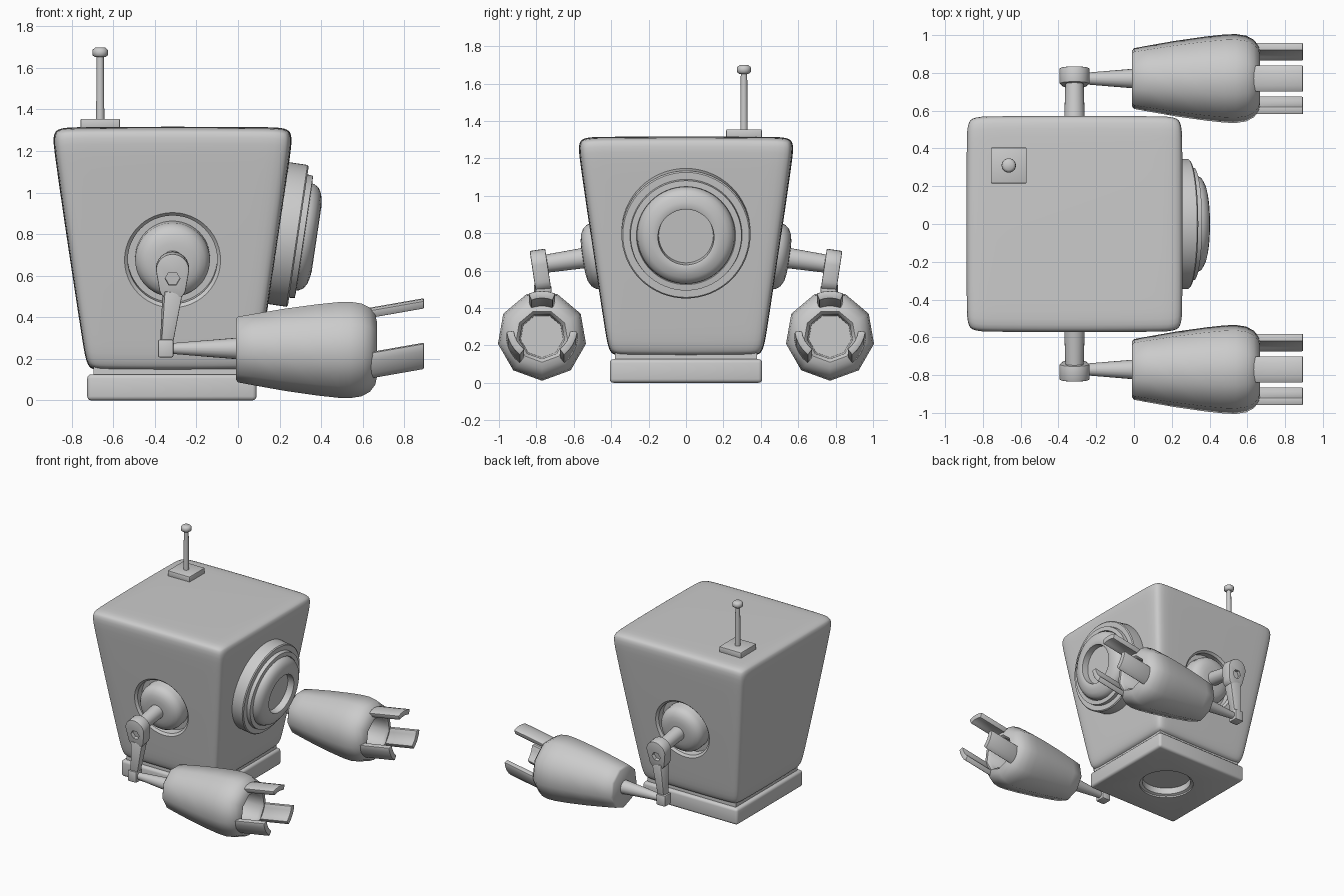
import bpy, bmesh
from math import sin, cos, pi, radians
from mathutils import Vector, Matrix

if "Cube" in bpy.data.objects:
    bpy.data.objects.remove(bpy.data.objects["Cube"])

CX = -0.315                      # body axis in x
TILT = radians(8.5)              # slope of the body walls


def half(z):
    """Half width of the tapered body at height z."""
    return 0.413 + 0.149 * (z - 0.14)


def frame(origin, n):
    """Matrix whose local z is n and local y points as far up as possible."""
    n = Vector(n).normalized()
    up = Vector((0, 0, 1)) - n * n.z
    y = up.normalized() if up.length > 1e-4 else Vector((0, 1, 0))
    m = Matrix((y.cross(n), y, n)).transposed().to_4x4()
    return Matrix.Translation(origin) @ m


def finish(bm, name, mat=None, angle=35, bevel=0, segs=2):
    if mat:
        bm.transform(mat)
    bmesh.ops.remove_doubles(bm, verts=bm.verts, dist=1e-5)
    bmesh.ops.recalc_face_normals(bm, faces=bm.faces)
    me = bpy.data.meshes.new(name)
    bm.to_mesh(me)
    bm.free()
    ob = bpy.data.objects.new(name, me)
    bpy.context.collection.objects.link(ob)
    if bevel:
        b = ob.modifiers.new("bevel", 'BEVEL')
        b.width, b.segments, b.limit_method = bevel, segs, 'ANGLE'
    shade(ob, angle)
    return ob


def shade(ob, angle=35):
    bpy.ops.object.select_all(action='DESELECT')
    bpy.context.view_layer.objects.active = ob
    ob.select_set(True)
    for m in list(ob.modifiers):
        bpy.ops.object.modifier_apply(modifier=m.name)
    bpy.ops.object.shade_smooth_by_angle(angle=radians(angle))


def lathe(name, profile, mat, segs=48, start=0.0, **kw):
    """Spin (radius, distance) points around local z."""
    bm = bmesh.new()
    rings = [[bm.verts.new((r * cos(start + 2 * pi * i / segs), r * sin(start + 2 * pi * i / segs), d))
              for i in range(segs)] for r, d in profile]
    for a, b in zip(rings, rings[1:]):
        for i in range(segs):
            j = (i + 1) % segs
            bm.faces.new((a[i], a[j], b[j], b[i]))
    bm.faces.new(rings[0][::-1])
    bm.faces.new(rings[-1])
    return finish(bm, name, mat, **kw)


def prism(name, outline, d0, d1, mat, shift=0.0, **kw):
    """Extrude a 2D outline from d0 to d1, the far end shifted up."""
    bm = bmesh.new()
    a = [bm.verts.new((x, y, d0)) for x, y in outline]
    b = [bm.verts.new((x, y + shift, d1)) for x, y in outline]
    for i in range(len(a)):
        j = (i + 1) % len(a)
        bm.faces.new((a[i], a[j], b[j], b[i]))
    bm.faces.new(a[::-1])
    bm.faces.new(b)
    return finish(bm, name, mat, **kw)


def box(name, loc, size, **kw):
    bm = bmesh.new()
    bmesh.ops.create_cube(bm, size=1)
    return finish(bm, name, Matrix.Translation(loc) @ Matrix.Diagonal((*size, 1)), **kw)


def cut(ob, cutter, angle=35):
    m = ob.modifiers.new("cut", 'BOOLEAN')
    m.operation, m.solver, m.object = 'DIFFERENCE', 'EXACT', cutter
    shade(ob, angle)
    bpy.data.objects.remove(cutter)


# Body: softly rounded, tapered box
bm = bmesh.new()
bmesh.ops.create_cube(bm, size=2)
bmesh.ops.subdivide_edges(bm, edges=bm.edges, cuts=23, use_grid_fill=True)
N = 20
for v in bm.verts:
    p = Vector([sin(c * pi / 2) for c in v.co])
    p /= sum(abs(c) ** N for c in p) ** (1 / N)
    x, y, z = p
    k = 0.006
    zz = 0.7285 + 0.5885 * z * (1 - k * (x * x + y * y))
    v.co = (CX + half(zz) * x * (1 - k * (y * y + z * z)),
            half(zz) * y * (1 - k * (x * x + z * z)), zz)
body = finish(bm, "body")

# Base with a round recess underneath, and the thin neck above it
base = box("base", (-0.318, 0, 0.063), (0.815, 0.815, 0.126), bevel=0.02, segs=3)
cut(base, lathe("base_cutter", [(0.2, -0.05), (0.2, 0.012), (0.18, 0.02), (0.18, 0.07)],
                Matrix.Translation((CX, 0, 0))))
box("neck", (CX, 0, 0.135), (0.76, 0.76, 0.05))

# Eye: stepped rings, dome and sunken lens on the +x face
eye = frame((CX + half(0.8), 0, 0.805), (cos(TILT), 0, -sin(TILT)))
lathe("eye", [(0.34, -0.04), (0.345, 0.0), (0.345, 0.088), (0.338, 0.095), (0.3, 0.095), (0.297, 0.122),
              (0.265, 0.124), (0.262, 0.112), (0.258, 0.135), (0.245, 0.157), (0.22, 0.172), (0.19, 0.18),
              (0.158, 0.184), (0.15, 0.18), (0.146, 0.13)], eye, segs=64)

# Antenna
ax, ay = -0.663, 0.31
box("antenna_plate", (ax, ay, 1.33), (0.19, 0.19, 0.05), bevel=0.006)
lathe("antenna_rod", [(0.02, 1.34), (0.017, 1.67)], Matrix.Translation((ax, ay, 0)), segs=20)
lathe("antenna_knob", [(0.025, 1.652), (0.036, 1.66), (0.038, 1.675), (0.036, 1.688), (0.024, 1.698)],
      Matrix.Translation((ax, ay, 0)), segs=24, angle=60)

# Elbow outline: a large arc on top, a smaller one below
elbow_outline = ([(0.08 * cos(pi * i / 12), 0.08 * sin(pi * i / 12)) for i in range(13)] +
                 [(0.066 * cos(pi + pi * i / 12), -0.08 + 0.066 * sin(pi + pi * i / 12)) for i in range(13)])

for s, side in ((-1, "front"), (1, "back")):
    n = Vector((0, s * cos(TILT), -sin(TILT)))
    root = Vector((CX, s * half(0.675), 0.675))

    # Shoulder socket cut into the body, with its domed joint and shaft
    cut(body, lathe("socket_cutter", [(0.215, -0.07), (0.215, -0.015), (0.232, 0.0), (0.232, 0.1)],
                    frame(root, n)))
    lathe(side + "_shoulder", [(0.18, -0.09), (0.18, -0.01), (0.172, 0.015), (0.155, 0.036),
                               (0.125, 0.051), (0.09, 0.058), (0.05, 0.06)], frame(root, n))
    lathe(side + "_upper_arm", [(0.055, 0.04), (0.048, 0.27)], frame(root, n), segs=24)

    # Elbow with a shallow six-sided bolt hole
    joint = frame(root + n * 0.293, n)
    elbow = prism(side + "_elbow", elbow_outline, -0.042, 0.042, joint, bevel=0.006)
    cut(elbow, lathe("bolt_cutter", [(0.036, 0.015), (0.036, 0.1)],
                     joint @ Matrix.Translation((0, -0.04, 0)), segs=6))

    # Lower arm bar and wrist block
    y = s * 0.77
    top, low = Vector((-0.315, y - s * 0.004, 0.52)), Vector((-0.347, y, 0.25))
    lathe(side + "_lower_arm", [(0.062, 0), (0.038, (low - top).length)], frame(top, low - top),
          segs=4, start=pi / 4, bevel=0.006)
    box(side + "_wrist_block", (-0.348, y, 0.25), (0.075, 0.08, 0.085), bevel=0.008)

    # Forearm rod and nine-sided hand shell
    hand = frame((0, y, 0.25), (1, 0, 0))
    lathe(side + "_forearm", [(0.024, -0.34), (0.052, 0.0)], hand, segs=20)
    lathe(side + "_hand", [(0.15, -0.01), (0.163, 0.0), (0.178, 0.08), (0.203, 0.22), (0.226, 0.38),
                           (0.237, 0.48), (0.239, 0.54), (0.23, 0.595), (0.208, 0.635), (0.175, 0.66),
                           (0.14, 0.668), (0.122, 0.65), (0.115, 0.4)],
          hand, segs=9, start=radians(110), angle=48)

    # Three curved fingers
    for k in range(3):
        arc = [radians(90 + 120 * k + 22 * t) for t in (-1, -0.5, 0, 0.5, 1)]
        outline = ([(0.192 * cos(a), 0.192 * sin(a)) for a in arc] +
                   [(0.152 * cos(a), 0.152 * sin(a)) for a in reversed(arc)])
        prism(f"{side}_finger_{k + 1}", outline, 0.61, 0.895, hand, shift=0.05, bevel=0.006)
